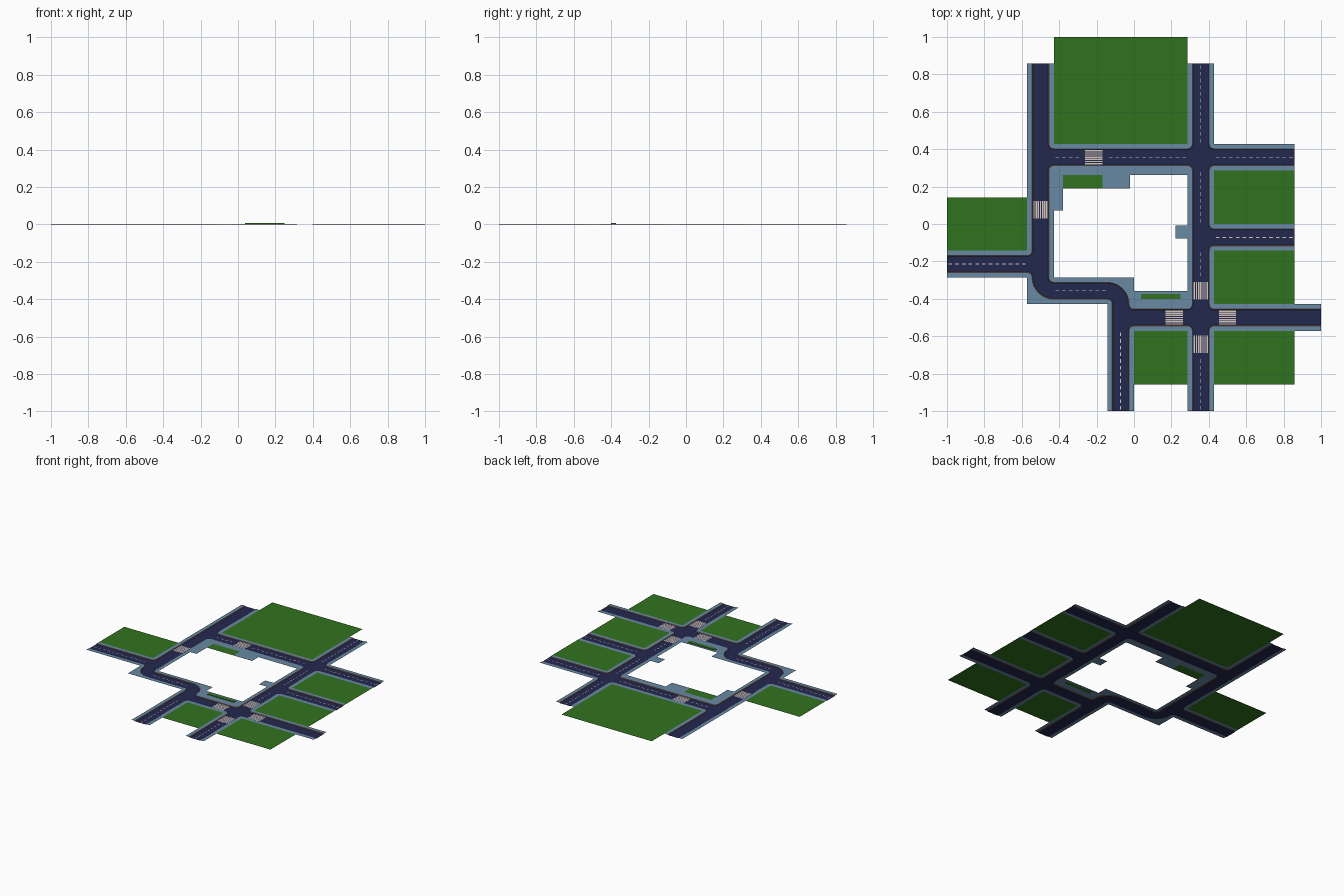
import bpy, bmesh, math
from mathutils import Vector

if "Cube" in bpy.data.objects:
    bpy.data.objects.remove(bpy.data.objects["Cube"])

U = 1 / 14                 # layout unit: half of a road tile
H, A, C = 1.0, 0.57, 0.06  # half tile, half asphalt, curb width
R = H - A                  # corner radius
S = 0.045                  # pavement height
SEG = 8

COLORS = {
    "asphalt": (0.017, 0.022, 0.078, 1),
    "pavement": (0.14, 0.25, 0.36, 1),
    "curb": (0.22, 0.08, 0.05, 1),
    "road_markings": (0.68, 0.58, 0.52, 1),
    "lawn": (0.031, 0.17, 0.013, 1),
}
parts = {name: bmesh.new() for name in COLORS}


def face(part, pts):
    """Add one upward facing polygon (x, y, z in layout units)."""
    bm = parts[part]
    f = bm.faces.new([bm.verts.new(Vector(p) * U) for p in pts])
    f.normal_update()
    if f.normal.z < 0:
        f.normal_flip()


def rect(part, x0, x1, y0, y1, z):
    face(part, [(x0, y0, z), (x1, y0, z), (x1, y1, z), (x0, y1, z)])


def arc(c, r, a0, a1):
    return [(c[0] + r * math.cos(math.radians(a0 + (a1 - a0) * i / SEG)),
             c[1] + r * math.sin(math.radians(a0 + (a1 - a0) * i / SEG)))
            for i in range(SEG + 1)]


def strip(part, low, high, z0, z1):
    """Band of quads between two matching point rows."""
    for i in range(len(low) - 1):
        face(part, [(*low[i], z0), (*low[i + 1], z0),
                    (*high[i + 1], z1), (*high[i], z1)])


def fan(part, tip, row, z):
    for p, q in zip(row, row[1:]):
        face(part, [(*tip, z), (*p, z), (*q, z)])


def side(p, q, n):
    """Curb and pavement along the line p-q on the side of n."""
    rows = [[tuple(p + n * s), tuple(q + n * s)] for s in (A, A + C, H)]
    strip("curb", rows[0], rows[1], 0, S)
    strip("pavement", rows[1], rows[2], S, S)


def straight(x0, y0, x1, y1, dashed=True):
    p, q = Vector((x0, y0)), Vector((x1, y1))
    d = (q - p).normalized()
    n = Vector((-d.y, d.x))
    side(p, q, n)
    side(p, q, -n)
    strip("asphalt", [p + n * A, q + n * A], [p - n * A, q - n * A], 0, 0)
    if dashed:
        count = round((q - p).length / 0.5)
        for i in range(count):
            a = p + d * (0.5 * i + 0.12)
            b = a + d * 0.27
            w = n * 0.03
            strip("road_markings", [a + w, b + w], [a - w, b - w], 0.01, 0.01)


def junction(cx, cy, closed=None):
    """Crossing; a closed arm (0:+x 1:+y 2:-x 3:-y) makes it a T."""
    c = Vector((cx, cy))
    outline = []
    for k in range(4):
        d = Vector((round(math.cos(k * math.pi / 2)), round(math.sin(k * math.pi / 2))))
        n = Vector((-d.y, d.x))
        if closed == k:
            side(c - n * H, c + n * H, d)
            outline.append(c + d * A + n * H)
        elif closed == (k + 1) % 4:
            outline.append(c + d * H + n * A)
        else:
            o = c + d * H + n * H
            a0, a1 = 270 + 90 * k, 180 + 90 * k
            edge, inner = arc(o, R, a0, a1), arc(o, R - C, a0, a1)
            strip("curb", edge, inner, 0, S)
            fan("pavement", o, inner, S)
            outline += edge
    face("asphalt", [(p[0], p[1], 0) for p in outline])


def bend(ox, oy, a0):
    """Quarter turn around (ox, oy) starting at angle a0."""
    o, a1, am = (ox, oy), a0 + 90, math.radians(a0 + 45)
    r = [arc(o, s, a0, a1) for s in (R - C, R, H + A, H + A + C)]
    fan("pavement", o, r[0], S)
    strip("curb", r[1], r[0], 0, S)
    strip("asphalt", r[1], r[2], 0, 0)
    strip("curb", r[2], r[3], 0, S)
    tip = (ox + 2 * math.sqrt(2) * math.cos(am), oy + 2 * math.sqrt(2) * math.sin(am))
    e0, e1 = arc(o, 2 * H, a0, a1)[0], arc(o, 2 * H, a0, a1)[-1]
    fan("pavement", tip, [e0] + r[3] + [e1], S)


def crosswalk(cx, cy, along_x):
    for i in range(7):
        t = -0.48 + 0.16 * i
        w, l = 0.05, 0.65
        if along_x:
            rect("road_markings", cx - l, cx + l, cy + t - w, cy + t + w, 0.015)
        else:
            rect("road_markings", cx + t - w, cx + t + w, cy - l, cy + l, 0.015)


# Straight roads
for seg in [(-6, 5, -4, 5), (-2, 5, 4, 5), (6, 5, 12, 5), (6, -1, 12, -1),
            (-14, -3, -8, -3), (-6, -5, -2, -5), (-1, -8, -1, -14),
            (5, 12, 5, 6), (5, 4, 5, 0), (5, -2, 5, -4), (5, -10, 5, -14)]:
    straight(*seg)
for seg in [(-7, 12, -7, 6), (-7, 4, -7, -2), (0, -7, 4, -7), (6, -7, 14, -7),
            (5, -4, 5, -6), (5, -8, 5, -10), (-4, 5, -2, 5)]:
    straight(*seg, dashed=False)

# Junctions and bends
for j in [(5, 5), (5, -7), (-7, 5, 2), (-7, -3, 0), (-1, -7, 2), (5, -1, 2)]:
    junction(*j)
bend(-6, -4, 180)
bend(-2, -6, 0)

# Crosswalks
for c in [(-3, 5, True), (-7, 1.07, False), (5, -5, False),
          (5, -9, False), (3, -7, True), (7, -7, True)]:
    crosswalk(*c)

# Extra pavement around the empty central block
for p in [(-6, -5.3, 1, 4), (-5.3, 4, 3.65, 4), (-2.35, -0.3, 2.65, 3.65),
          (3.1, 4, -1.1, -0.1), (0, 4, -6, -5)]:
    rect("pavement", *p, S)

# Lawns
for g in [(-6, 4, 6, 14), (-14, -8, -2, 2), (6, 12, 0, 4), (6, 12, -6, -2),
          (0, 4, -12, -8), (6, 12, -12, -8), (-5.3, -2.35, 2.65, 3.65)]:
    rect("lawn", *g, S)

# Turn each mesh into a coloured object
mats = {}
for name, bm in parts.items():
    bmesh.ops.remove_doubles(bm, verts=bm.verts, dist=1e-5)
    me = bpy.data.meshes.new(name)
    bm.to_mesh(me)
    bm.free()
    mats[name] = bpy.data.materials.new(name)
    mats[name].diffuse_color = COLORS[name]
    me.materials.append(mats[name])
    bpy.context.collection.objects.link(bpy.data.objects.new(name, me))

# Raised hedge strip
bpy.ops.mesh.primitive_cube_add(size=1, location=(2 * U, -5.43 * U, 0.005))
hedge = bpy.context.object
hedge.name = "hedge"
hedge.scale = (2.95 * U, 0.36 * U, 0.004)
hedge.data.materials.append(mats["lawn"])

for m in bpy.data.materials:
    if m.users and not m.is_grease_pencil:
        m.use_nodes = True
        m.node_tree.nodes["Principled BSDF"].inputs["Base Color"].default_value = m.diffuse_color
